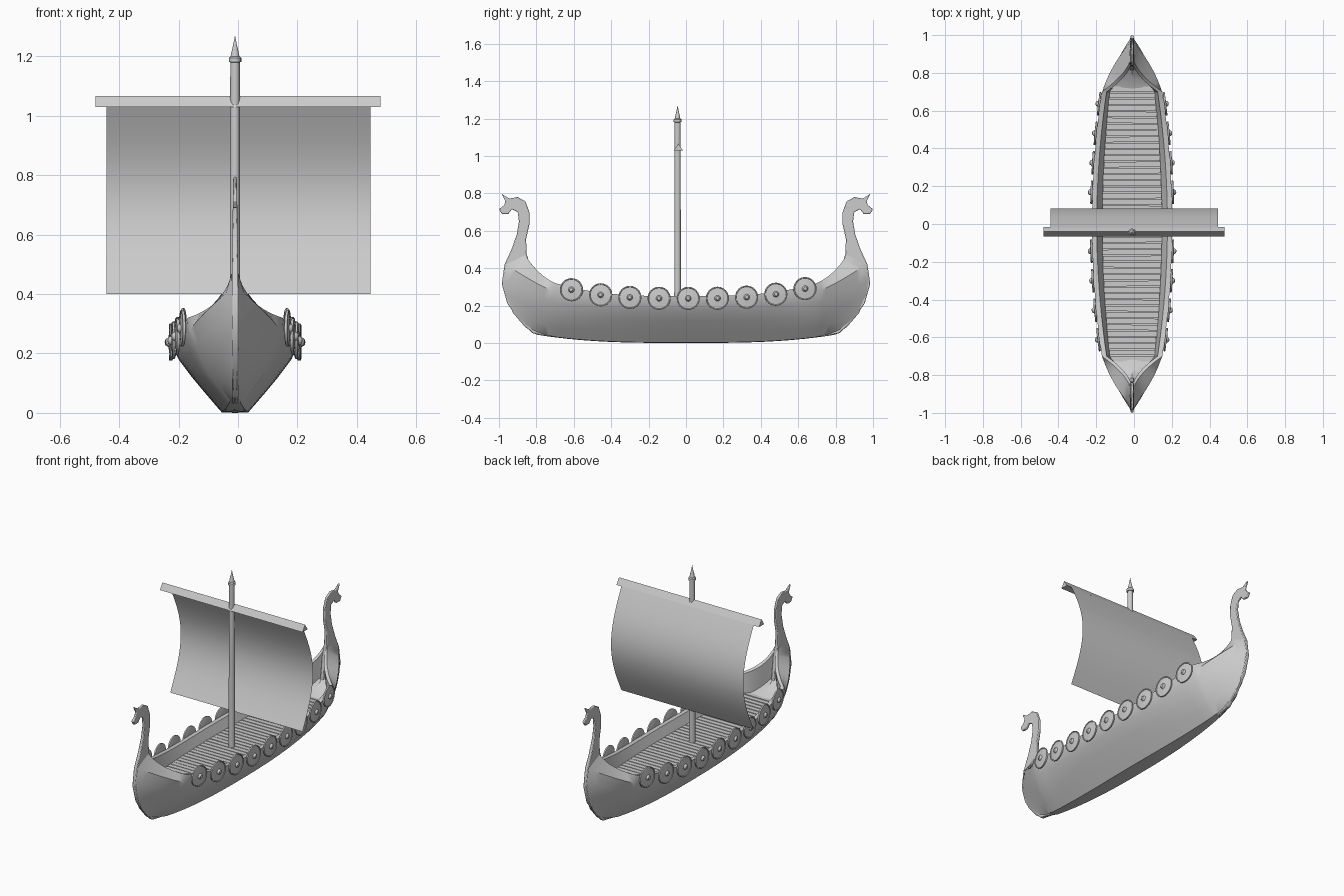
import bpy, bmesh, math, random
from mathutils import Matrix, Vector

random.seed(3)
cube = bpy.data.objects.get("Cube")
if cube:
    bpy.data.objects.remove(cube)

grey = bpy.data.materials.new("plain_grey")
grey.use_nodes = True
GREY = (0.6, 0.6, 0.6, 1)
grey.diffuse_color = GREY
grey.node_tree.nodes["Principled BSDF"].inputs["Base Color"].default_value = GREY

SHIP_X = -0.01
END = 0.7  # where the side planking hands over to the bow and stern


def finish(name, bm, smooth=30, offset=SHIP_X):
    bmesh.ops.recalc_face_normals(bm, faces=bm.faces)
    mesh = bpy.data.meshes.new(name)
    bm.to_mesh(mesh)
    bm.free()
    mesh.materials.append(grey)
    ob = bpy.data.objects.new(name, mesh)
    ob.location.x = offset
    bpy.context.collection.objects.link(ob)
    if smooth:
        bpy.ops.object.select_all(action='DESELECT')
        ob.select_set(True)
        bpy.context.view_layer.objects.active = ob
        bpy.ops.object.shade_smooth_by_angle(angle=math.radians(smooth))
    return ob


def skin(bm, rows):
    grid = [[bm.verts.new(p) for p in row] for row in rows]
    for a, b in zip(grid, grid[1:]):
        for i in range(len(a) - 1):
            bm.faces.new((a[i], a[i + 1], b[i + 1], b[i]))


def lathe(bm, profile, sides, matrix):
    rows = []
    for r, h in profile:
        ring = [(math.tau * i / sides) for i in range(sides + 1)]
        rows.append([matrix @ Vector((r * math.cos(a), r * math.sin(a), h)) for a in ring])
    skin(bm, rows)
    bmesh.ops.remove_doubles(bm, verts=bm.verts, dist=0.0002)


# Hull rows: middle (half width, z), end (half width, z), stem (x, y, z)
ROWS = [
    ((0, 0), (0, .03), (0, .80, .045)),
    ((.045, .002), (.02, .032), (.006, .86, .085)),
    ((.095, .06), (.06, .08), (.008, .925, .16)),
    ((.145, .12), (.105, .14), (.009, .968, .26)),
    ((.19, .18), (.14, .215), (.01, .98, .34)),
    ((.208, .22), (.158, .27), (.01, .963, .42)),
    ((.212, .25), (.16, .32), (.012, .86, .47)),
    ((.187, .25), (.135, .32), (.004, .848, .45)),
    ((.158, .19), (.118, .2), (.004, .84, .3)),
    ((0, .19), (0, .2), (0, .84, .3)),
]
# Rows at the rim curve in sharply towards the neck
RIM_CONTROLS = {6: (.035, .79, .36), 7: (.022, .78, .355), 8: (.06, .78, .21)}


def side_point(k, y):
    (w0, z0), (w1, z1), _ = ROWS[k]
    t = abs(y) / END
    return Vector((w0 + (w1 - w0) * t ** 2, y, z0 + (z1 - z0) * t ** 3))


def bow_point(k, u, sign):
    _, (w, z), stem = ROWS[k]
    a, c = Vector((w, END, z)), Vector(stem)
    b = Vector(RIM_CONTROLS.get(k, (w * .75, (END + c.y) / 2, z * .6 + c.z * .4)))
    p = a * (1 - u) ** 2 + b * 2 * u * (1 - u) + c * u * u
    p.y *= sign
    return p


# Hull shell with rim, inner wall and under-floor
STEPS = 10
bm = bmesh.new()
for mirror in (1, -1):
    rows = []
    for k in range(len(ROWS)):
        row = [bow_point(k, i / STEPS, -1) for i in range(STEPS, 0, -1)]
        row += [side_point(k, END * i / STEPS) for i in range(-STEPS, STEPS + 1)]
        row += [bow_point(k, i / STEPS, 1) for i in range(1, STEPS + 1)]
        rows.append([(p.x * mirror, p.y, p.z) for p in row])
    skin(bm, rows)
bmesh.ops.remove_doubles(bm, verts=bm.verts, dist=0.0005)
finish("hull", bm)

# Carved stem posts with animal heads
STEM = [(.70, .03), (.82, .052), (.89, .12), (.955, .21), (.985, .315), (.97, .42),
        (.933, .5), (.905, .58), (.893, .65), (.90, .70), (.93, .715), (.95, .69),
        (.985, .69), (1, .715), (.975, .735), (.965, .755), (.985, .797), (.945, .772),
        (.90, .78), (.858, .757), (.838, .70), (.837, .635), (.855, .555),
        (.852, .475), (.835, .42), (.82, .30), (.78, .12)]
for name, sign in (("front_stem_post", -1), ("rear_stem_post", 1)):
    bm = bmesh.new()
    face = bm.faces.new([bm.verts.new((-.011, y * sign, z)) for y, z in STEM])
    out = bmesh.ops.extrude_face_region(bm, geom=[face])
    moved = [v for v in out["geom"] if isinstance(v, bmesh.types.BMVert)]
    bmesh.ops.translate(bm, verts=moved, vec=(.022, 0, 0))
    # Thinner towards the crown
    for v in bm.verts:
        v.co.x *= 1 - .45 * max(0, v.co.z - .45) / .35
    post = finish(name, bm, 40)
    bevel = post.modifiers.new("soft_edges", 'BEVEL')
    bevel.width = .004
    bevel.segments = 2

# Deck planks laid across the ship
bm = bmesh.new()
COUNT = 44
pitch = 1.46 / COUNT
for i in range(COUNT):
    y = -.73 + pitch * (i + .5)
    edge = side_point(8, min(abs(y), END) * (1 if y > 0 else -1))
    turn = Matrix.Rotation(random.uniform(-.012, .012), 4, 'Z')
    size = Matrix.Diagonal((edge.x * 2, pitch - .005, .012, 1))
    bmesh.ops.create_cube(bm, size=1, matrix=Matrix.Translation((0, y, edge.z + .004)) @ turn @ size)
finish("deck_planks", bm, 0)

# Round shields hung along both sides
SHIELD = [(0, -.004), (.058, -.004), (.062, -.002), (.062, .006), (.057, .007), (.055, .004),
          (.016, .008), (.014, .013), (.009, .019), (0, .021)]
for label, side in (("left", 1), ("right", -1)):
    for i in range(9):
        y = .012 + (i - 4) * .156
        rim = side_point(6, y)
        slope = .19 * y
        out = Vector((side, slope, 0)).to_track_quat('Z', 'Y').to_matrix().to_4x4()
        bm = bmesh.new()
        lathe(bm, SHIELD, 24, Matrix.Translation(((rim.x + .004) * side, y, rim.z - .012)) @ out)
        finish(f"{label}_shield_{i + 1}", bm)

# Mast with collar and pointed finial
MAST_Y = -.045
bm = bmesh.new()
lathe(bm, [(0, .18), (.018, .18), (.016, 1.18), (.021, 1.182), (.021, 1.195), (.015, 1.2),
           (.012, 1.215), (.006, 1.24), (0, 1.272)], 16, Matrix.Translation((0, MAST_Y, 0)))
finish("mast", bm)

# Three-sided yard
bm = bmesh.new()
skin(bm, [[(x, MAST_Y + dy, z) for dy, z in
           ((-.02, 1.03), (.028, 1.03), (.004, 1.067), (-.02, 1.03))] for x in (-.479, .479)])
bmesh.ops.remove_doubles(bm, verts=bm.verts, dist=.0005)
bmesh.ops.holes_fill(bm, edges=bm.edges, sides=3)
finish("yard", bm, 0, 0)

# Billowing sail, a single sheet
bm = bmesh.new()
N = 20
skin(bm, [[(x, -.018 + .1 * math.sin(math.pi * i / N), 1.032 - .632 * i / N)
           for i in range(N + 1)] for x in (-.442, .446)])
finish("sail", bm, 40, 0)
